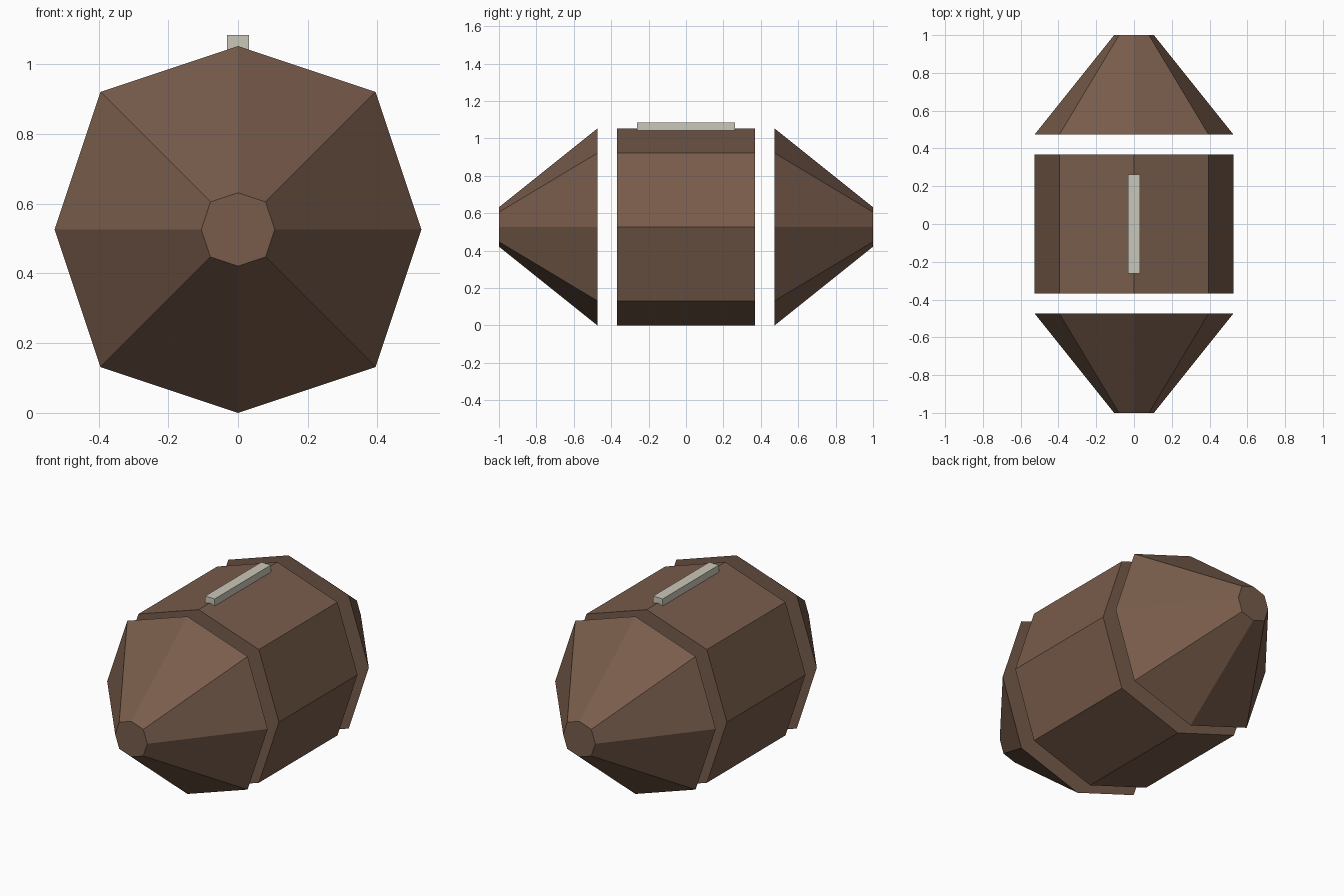
import bpy, bmesh

if "Cube" in bpy.data.objects:
    bpy.data.objects.remove(bpy.data.objects["Cube"])

R = 0.5263            # body radius, also the centre height
DIAG = 0.75           # corner position relative to the radius


def material(name, srgb):
    m = bpy.data.materials.new(name)
    m.diffuse_color = [((c / 255 + 0.055) / 1.055) ** 2.4 for c in srgb] + [1]
    m.use_nodes = True
    m.node_tree.nodes["Principled BSDF"].inputs["Base Color"].default_value = m.diffuse_color
    return m


def finish(name, bm, mat):
    bmesh.ops.recalc_face_normals(bm, faces=bm.faces)
    me = bpy.data.meshes.new(name)
    bm.to_mesh(me)
    bm.free()
    me.materials.append(mat)
    ob = bpy.data.objects.new(name, me)
    bpy.context.collection.objects.link(ob)
    return ob


def octagon_section(name, y0, r0, y1, r1, mat):
    """Closed eight-sided section running along y."""
    outline = [(1, 0), (DIAG, DIAG), (0, 1), (-DIAG, DIAG),
               (-1, 0), (-DIAG, -DIAG), (0, -1), (DIAG, -DIAG)]
    bm = bmesh.new()
    a, b = [[bm.verts.new((x * r, y, R + z * r)) for x, z in outline]
            for y, r in ((y0, r0), (y1, r1))]
    bm.faces.new(a)
    bm.faces.new(b)
    for i in range(8):
        j = (i + 1) % 8
        bm.faces.new((a[i], a[j], b[j], b[i]))
    return finish(name, bm, mat)


brown = material("brown", (120, 92, 75))
pale = material("pale grey", (202, 199, 184))

# Barrel and the two separate tapered ends
octagon_section("middle_body", -0.3684, R, 0.3684, R, brown)
for name, s in (("front_end", -1), ("back_end", 1)):
    octagon_section(name, s * 0.4737, R, s * 1.0, R * 0.2, brown)

# Light strip along the top ridge
bm = bmesh.new()
bmesh.ops.create_cube(bm, size=1)
for v in bm.verts:
    v.co = (v.co.x * 0.0632, v.co.y * 0.5263, 2 * R + v.co.z * 0.0632)
finish("top_strip", bm, pale)
